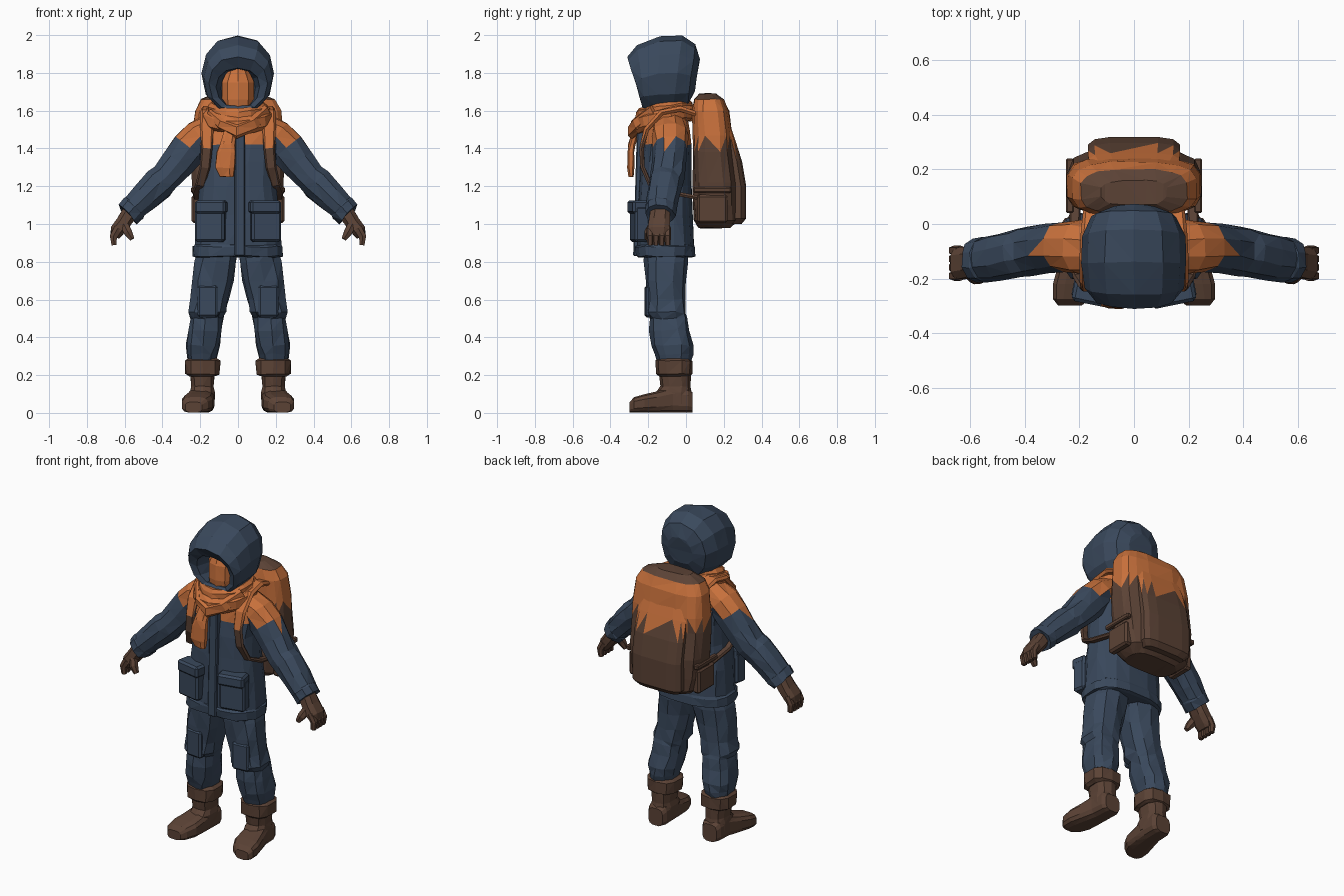
import bpy, bmesh, math, random
from mathutils import Vector, Matrix

random.seed(4)
if "Cube" in bpy.data.objects:
    bpy.data.objects.remove(bpy.data.objects["Cube"])


def material(name, rgb):
    m = bpy.data.materials.new(name)
    m.use_nodes = True
    m.diffuse_color = (*rgb, 1)
    bsdf = m.node_tree.nodes["Principled BSDF"]
    bsdf.inputs["Base Color"].default_value = (*rgb, 1)
    bsdf.inputs["Roughness"].default_value = 0.9
    return m


NAVY = material("navy cloth", (0.042, 0.066, 0.108))
ORANGE = material("orange cloth", (0.58, 0.165, 0.045))
BROWN = material("brown leather", (0.105, 0.055, 0.036))


def finish(name, bm, mats, rule=None, mirror=False):
    """Turn a bmesh into a flat shaded object; rule picks each face's material."""
    bmesh.ops.recalc_face_normals(bm, faces=bm.faces)
    bmesh.ops.triangulate(bm, faces=bm.faces)
    bm.normal_update()
    if rule:
        for f in bm.faces:
            f.material_index = int(rule(f.calc_center_median(), f.normal))
    mesh = bpy.data.meshes.new(name)
    bm.to_mesh(mesh)
    bm.free()
    for m in mats:
        mesh.materials.append(m)
    ob = bpy.data.objects.new(name, mesh)
    bpy.context.collection.objects.link(ob)
    if mirror:
        ob.modifiers.new("mirror", "MIRROR").use_mirror_merge = False
    return ob


def skin(name, rings, mats, closed=False, jitter=0.0, **kw):
    """Join rings of points into a surface, capped at both ends unless closed."""
    bm = bmesh.new()
    wob = lambda: random.uniform(-jitter, jitter)
    vs = [[bm.verts.new(p + Vector((wob(), wob(), wob()))) for p in r] for r in rings]
    n = len(vs[0])
    pairs = list(zip(vs, vs[1:])) + ([(vs[-1], vs[0])] if closed else [])
    for a, b in pairs:
        for i in range(n):
            j = (i + 1) % n
            bm.faces.new((a[i], a[j], b[j], b[i]))
    if not closed:
        bm.faces.new(vs[0])
        bm.faces.new(vs[-1])
    return finish(name, bm, mats, **kw)


def tube(name, stations, mats, ref=(0, 1, 0), tangent=None, n=10, power=0.75,
         closed=False, **kw):
    """Sweep a rounded section; each station is x, y, z and two half sizes."""
    pts = [Vector(s[:3]) for s in stations]
    last = len(pts) - 1
    rings = []
    for i, (p, s) in enumerate(zip(pts, stations)):
        if tangent:
            t = Vector(tangent)
        elif closed:
            t = pts[(i + 1) % len(pts)] - pts[i - 1]
        else:
            t = pts[min(i + 1, last)] - pts[max(i - 1, 0)]
        u = t.cross(Vector(ref)).normalized()
        v = u.cross(t).normalized()
        ring = []
        for k in range(n):
            a = math.tau * (k + 0.5) / n
            c, d = math.cos(a), math.sin(a)
            ring.append(p + u * s[3] * math.copysign(abs(c) ** power, c)
                        + v * s[4] * math.copysign(abs(d) ** power, d))
        rings.append(ring)
    return skin(name, rings, mats, closed=closed, **kw)


def upright(name, stations, mats, **kw):
    return tube(name, stations, mats, tangent=(0, 0, 1), **kw)


def box(name, loc, size, mats, turn=0, tilt=0, bevel=0.012, **kw):
    bm = bmesh.new()
    bmesh.ops.create_cube(bm, size=1)
    bmesh.ops.scale(bm, vec=size, verts=bm.verts)
    bmesh.ops.bevel(bm, geom=bm.edges[:], offset=bevel, segments=1, affect='EDGES')
    bm.transform(Matrix.Translation(loc) @ Matrix.Rotation(turn, 4, 'Z')
                 @ Matrix.Rotation(tilt, 4, 'X'))
    return finish(name, bm, mats, **kw)


yoke = lambda c, n: c.z > 1.435

# Jacket body with orange yoke
upright("jacket", [(0, -.11, .825, .22, .145), (0, -.11, .83, .24, .16),
                   (0, -.11, .88, .24, .162), (0, -.11, .89, .23, .152),
                   (0, -.11, 1.05, .225, .145), (0, -.11, 1.2, .203, .138),
                   (0, -.105, 1.33, .205, .135), (0, -.1, 1.42, .225, .13),
                   (0, -.1, 1.5, .215, .12), (0, -.1, 1.57, .17, .11),
                   (0, -.1, 1.63, .12, .09)],
        [NAVY, ORANGE], n=16, jitter=.004, rule=yoke)
box("zip_placket", (.01, -.25, 1.16), (.055, .04, .66), [NAVY], tilt=-.03, bevel=.006)
box("lower_pockets", (.145, -.245, 1.0), (.16, .08, .19), [NAVY], turn=.2, mirror=True)
box("pocket_flaps", (.14, -.25, 1.09), (.165, .095, .07), [NAVY], turn=.2, mirror=True)

# Sleeves, orange at the shoulder
tube("sleeves", [(.13, -.09, 1.51, .08, .09), (.2, -.085, 1.465, .095, .095),
                 (.26, -.085, 1.4, .1, .09), (.32, -.09, 1.32, .092, .09),
                 (.385, -.1, 1.245, .083, .092), (.42, -.105, 1.215, .088, .09),
                 (.49, -.12, 1.145, .078, .085), (.545, -.13, 1.09, .07, .08),
                 (.55, -.13, 1.085, .077, .084), (.585, -.135, 1.05, .068, .078)],
     [NAVY, ORANGE], n=10, power=.9, jitter=.005, rule=yoke, mirror=True)

# Gloves
tube("gloves", [(.57, -.135, 1.065, .045, .055), (.605, -.14, 1.01, .042, .06),
                (.64, -.145, .965, .04, .062), (.652, -.145, .93, .025, .05)],
     [BROWN], n=8, mirror=True)
for i in range(4):
    y = -.19 + i * .031
    tube("glove_finger_%d" % (i + 1),
         [(.635, y, .98, .022, .018), (.66, y, .935, .021, .018), (.656, y, .888, .015, .014)],
         [BROWN], n=6, mirror=True)
tube("glove_thumbs", [(.605, -.175, 1.0, .025, .022), (.582, -.2, .955, .024, .022),
                      (.56, -.205, .92, .014, .014)], [BROWN], n=6, mirror=True)

# Trousers with baggy folds
upright("trousers", [(.1, -.105, .88, .1, .115), (.117, -.108, .8, .113, .115),
                     (.133, -.11, .7, .11, .108), (.15, -.107, .6, .1, .105),
                     (.163, -.105, .53, .1, .108), (.167, -.09, .5, .09, .1),
                     (.175, -.085, .44, .095, .105), (.185, -.07, .36, .088, .108),
                     (.19, -.065, .31, .082, .1), (.19, -.065, .25, .07, .08)],
        [NAVY], n=10, jitter=.007, mirror=True)
box("knee_patches", (.16, -.195, .59), (.11, .04, .17), [NAVY], turn=.1, mirror=True)

# Boots
tube("boot_feet", [(.187, .035, .055, .05, .054), (.187, .01, .065, .064, .065),
                   (.19, -.07, .07, .066, .07), (.203, -.15, .058, .076, .058),
                   (.215, -.22, .05, .084, .05), (.228, -.275, .042, .07, .042),
                   (.235, -.298, .03, .045, .028)],
     [BROWN], ref=(0, 0, 1), tangent=(0, -1, 0), n=12, power=.6, mirror=True)
upright("boot_shafts", [(.188, -.055, .05, .066, .085), (.188, -.065, .11, .067, .095),
                        (.188, -.055, .14, .063, .08), (.188, -.06, .22, .068, .085)],
        [BROWN], jitter=.003, mirror=True)
upright("boot_cuffs", [(.187, -.062, .195, .075, .08), (.187, -.062, .205, .094, .098),
                       (.187, -.062, .275, .096, .098), (.187, -.062, .288, .08, .085)],
        [BROWN], jitter=.003, mirror=True)

# Hood: rings from the recessed opening, round the rim and over to the back
# each ring: top y, top z, bottom y, bottom z, half width
hood = [(-.14, 1.82, -.14, 1.62, .09), (-.27, 1.825, -.215, 1.625, .115),
        (-.31, 1.885, -.225, 1.61, .155), (-.26, 1.945, -.21, 1.6, .182),
        (-.14, 1.995, -.15, 1.6, .192), (-.02, 1.997, -.07, 1.6, .188),
        (.05, 1.95, .005, 1.62, .155), (.072, 1.87, .045, 1.7, .085)]
rings = []
for ty, tz, by, bz, w in hood:
    ring = []
    for k in range(12):
        a = math.tau * k / 12
        c, s = math.cos(a), math.sin(a)
        low = .03 * max(0, -c) * abs(s) * w / .19
        ring.append(Vector((w * math.copysign(abs(s) ** .85, s),
                            (ty + by) / 2 + (ty - by) / 2 * c,
                            (tz + bz) / 2 + (tz - bz) / 2 * c - low)))
    rings.append(ring)
skin("hood", rings, [NAVY], jitter=.002)
upright("face_cover", [(0, -.13, 1.56, .075, .08), (0, -.135, 1.66, .088, .09),
                       (0, -.135, 1.75, .09, .085), (0, -.13, 1.83, .05, .06)],
        [ORANGE], n=10, power=.9)

# Scarf: two sagging wraps, a crossing fold and a hanging tail
for name, w, front, back, zf, zb, r in (("scarf_upper_wrap", .13, -.235, .01, 1.575, 1.625, .036),
                                        ("scarf_lower_wrap", .15, -.255, .015, 1.52, 1.59, .045)):
    path = []
    for k in range(14):
        a = math.tau * k / 14
        t = (1 + math.cos(a)) / 2
        path.append((w * math.sin(a), back + (front - back) * t,
                     zb + (zf - zb) * t ** 1.6, r * .9, r))
    tube(name, path, [ORANGE], ref=(0, 0, 1), n=7, closed=True, jitter=.005)
tube("scarf_fold", [(.15, -.17, 1.6, .02, .035), (.08, -.255, 1.53, .025, .04),
                    (-.01, -.285, 1.49, .025, .04), (-.09, -.265, 1.53, .02, .03),
                    (-.15, -.18, 1.59, .015, .02)], [ORANGE], ref=(0, 0, 1), n=6)
upright("scarf_tail", [(-.04, -.265, 1.5, .035, .02), (-.055, -.288, 1.42, .04, .018),
                       (-.065, -.29, 1.38, .052, .02), (-.068, -.295, 1.3, .054, .02),
                       (-.06, -.29, 1.25, .04, .012)], [ORANGE], n=8, jitter=.004)

# Backpack: brown bag, orange lid with a brown top
pack_rule = lambda c, n: c.z > 1.425 and not (c.z > 1.64 and abs(c.x) < .17)
upright("backpack", [(0, .15, .98, .16, .085), (0, .16, 1.02, .215, .12),
                     (0, .155, 1.1, .235, .12), (0, .155, 1.22, .245, .12),
                     (0, .142, 1.38, .25, .108), (0, .14, 1.47, .245, .105),
                     (0, .13, 1.6, .23, .098), (0, .12, 1.66, .195, .08),
                     (0, .115, 1.69, .12, .045)],
        [BROWN, ORANGE], n=16, power=.6, jitter=.003, rule=pack_rule)
upright("pack_rear_pocket", [(0, .25, 1.0, .14, .045), (0, .26, 1.03, .17, .06),
                             (0, .26, 1.2, .172, .06), (0, .24, 1.33, .172, .058),
                             (0, .215, 1.45, .17, .045), (0, .19, 1.54, .15, .04)],
        [BROWN, ORANGE], n=12, power=.5, rule=lambda c, n: c.z > 1.4)
box("pack_side_pockets", (.22, .14, 1.08), (.05, .16, .15), [BROWN], mirror=True)
box("pack_side_straps", (.235, .14, 1.18), (.03, .2, .03), [BROWN], bevel=.006, mirror=True)

# Shoulder straps, orange where they cross the yoke
tube("shoulder_straps", [(.15, .06, 1.58, .014, .035), (.155, -.03, 1.61, .016, .04),
                         (.16, -.13, 1.59, .016, .04), (.165, -.21, 1.5, .015, .035),
                         (.165, -.235, 1.4, .013, .03), (.175, -.23, 1.3, .012, .028),
                         (.2, -.19, 1.21, .012, .025), (.222, -.1, 1.17, .012, .02),
                         (.215, .06, 1.14, .012, .02)],
     [BROWN, ORANGE], ref=(1, 0, 0), n=6, power=.5, rule=yoke, mirror=True)
